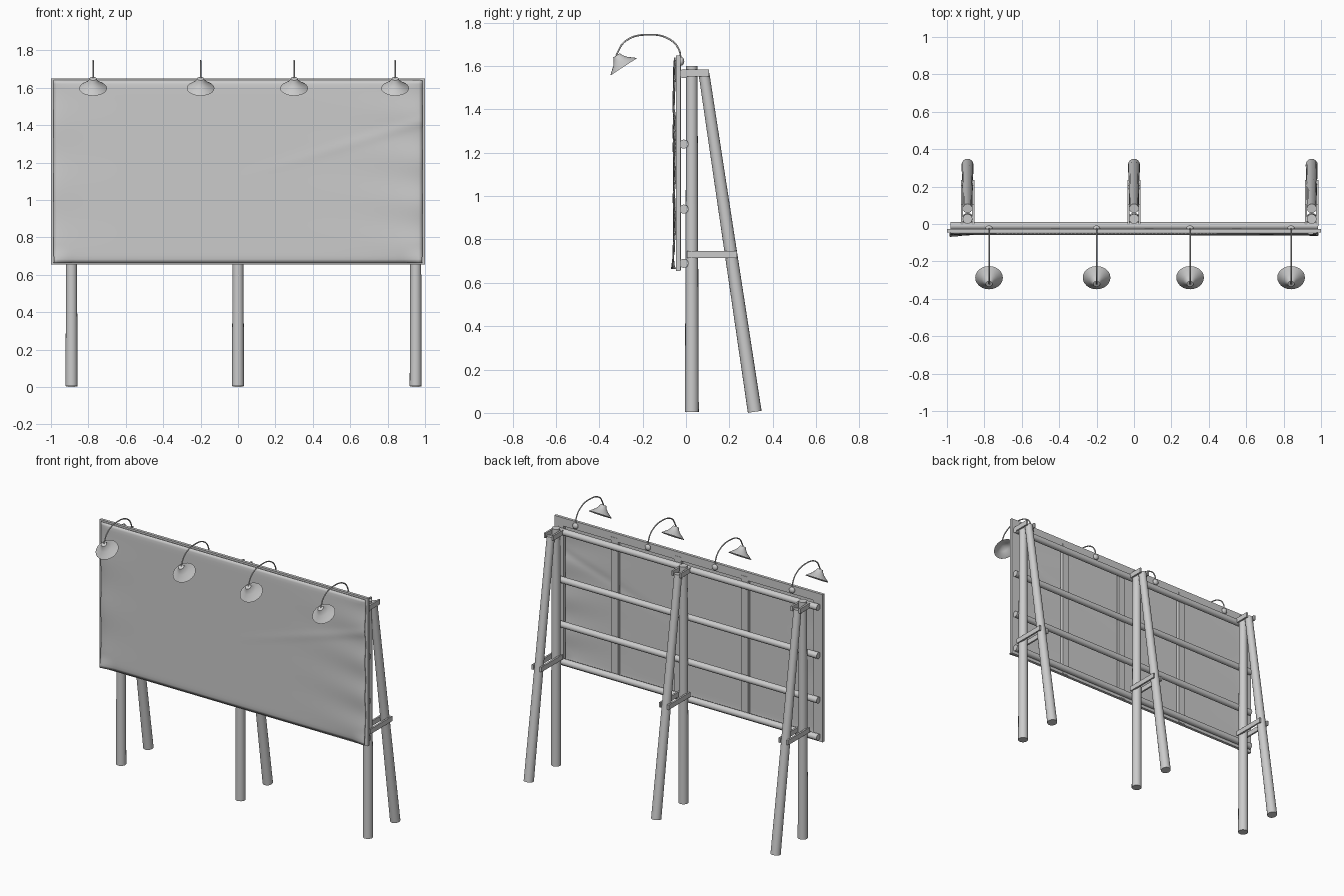
import bpy, bmesh, math
from mathutils import Vector

cube = bpy.data.objects.get("Cube")
if cube:
    bpy.data.objects.remove(cube)

grey = bpy.data.materials.new("plain grey")
grey.use_nodes = True
GREY = (0.6, 0.6, 0.6, 1)
grey.diffuse_color = GREY
grey.node_tree.nodes["Principled BSDF"].inputs["Base Color"].default_value = GREY


def finish(bm, name, smooth=True):
    mesh = bpy.data.meshes.new(name)
    bm.normal_update()
    bm.to_mesh(mesh)
    bm.free()
    ob = bpy.data.objects.new(name, mesh)
    bpy.context.collection.objects.link(ob)
    mesh.materials.append(grey)
    if smooth:
        bpy.ops.object.select_all(action='DESELECT')
        ob.select_set(True)
        bpy.context.view_layer.objects.active = ob
        bpy.ops.object.shade_smooth_by_angle(angle=math.radians(40))
    return ob


def pole(name, a, b, r1, r2=None, sides=16, squash=1.0):
    """Tapered pole from a to b; squash flattens it along its local x."""
    a, b = Vector(a), Vector(b)
    bm = bmesh.new()
    bmesh.ops.create_cone(bm, cap_ends=True, segments=sides, radius1=r1,
                          radius2=r2 or r1, depth=(b - a).length)
    bmesh.ops.scale(bm, vec=(squash, 1, 1), verts=bm.verts)
    ob = finish(bm, name)
    ob.location = (a + b) / 2
    ob.rotation_euler = (b - a).to_track_quat('Z', 'Y').to_euler()
    return ob


def box(name, x0, x1, y0, y1, z0, z1):
    bm = bmesh.new()
    bmesh.ops.create_cube(bm, size=1)
    bmesh.ops.scale(bm, vec=(x1 - x0, y1 - y0, z1 - z0), verts=bm.verts)
    bmesh.ops.translate(bm, vec=((x0 + x1) / 2, (y0 + y1) / 2, (z0 + z1) / 2),
                        verts=bm.verts)
    return finish(bm, name, False)


# Trestles: upright post, raking back leg and paired braces
for side, x in (("right", -0.89), ("middle", 0), ("left", 0.95)):
    pole(side + "_post", (x, 0.027, 0.005), (x, 0.027, 1.6), 0.032, 0.026)
    pole(side + "_back_leg", (x, 0.317, 0.005), (x, 0.083, 1.565), 0.032, 0.025)
    for s in (-1, 1):
        bx = x + s * 0.03
        box(side + "_top_clamp", bx - 0.006, bx + 0.006, -0.01, 0.105, 1.552, 1.585)
        box(side + "_brace", bx - 0.006, bx + 0.006, 0.005, 0.235, 0.715, 0.748)

# Horizontal rails
for z in (0.69, 0.94, 1.24, 1.565):
    rail = pole("rail", (-0.98, -0.01, z), (0.985, -0.01, z), 0.021)
    rail.scale = (1, 1, 1)

# Border frame and vertical battens
for s in (-1, 1):
    box("side_board", s * 0.965 - 0.035, s * 0.965 + 0.035, -0.045, -0.026, 0.655, 1.65)
box("top_board", -0.93, 0.93, -0.045, -0.026, 1.595, 1.65)
box("bottom_board", -0.93, 0.93, -0.045, -0.026, 0.655, 0.695)
for x in (-0.42, 0.08, 0.55):
    box("batten", x - 0.025, x + 0.025, -0.045, -0.024, 0.66, 1.62)

# Canvas sheet, pulled into soft folds towards its side edges
bm = bmesh.new()
bmesh.ops.create_grid(bm, x_segments=100, y_segments=50, size=1)
for v in bm.verts:
    u, w = v.co.x, v.co.y
    right = max(0, u) ** 4
    left = max(0, -u) ** 8
    fold = 0.004 * right * math.sin(13 * w + 3 * u)
    fold += 0.003 * left * math.sin(9 * w)
    crease = math.exp(-((w - 0.05 - 0.62 * (u - 0.2)) / 0.05) ** 2)
    fold -= 0.004 * crease * max(0, u)
    rim = max(abs(u), abs(w)) ** 40
    corner = max(0, abs(u) - 0.9) * max(0, -w - 0.85) * 1.0
    v.co = (u * 0.985, -0.057 + fold + 0.006 * rim - corner, 1.152 + w * 0.488)
sheet = finish(bm, "canvas_sheet")
solid = sheet.modifiers.new("thickness", 'SOLIDIFY')
solid.thickness = 0.004
solid.offset = 0


# Lamps: bell shade, curved arm and round foot
def shade(name, x):
    profile = [(0.0, 0.064), (0.018, 0.062), (0.024, 0.048), (0.038, 0.03),
               (0.06, 0.012), (0.074, 0.0), (0.068, 0.0), (0.035, 0.024), (0.0, 0.042)]
    bm = bmesh.new()
    pts = [bm.verts.new((r, 0, z)) for r, z in profile]
    edges = [bm.edges.new(p) for p in zip(pts, pts[1:])]
    bmesh.ops.spin(bm, geom=pts + edges, cent=(0, 0, 0), axis=(0, 0, 1),
                   angle=math.tau, steps=24)
    bmesh.ops.remove_doubles(bm, verts=bm.verts, dist=0.0005)
    bmesh.ops.recalc_face_normals(bm, faces=bm.faces)
    ob = finish(bm, name)
    ob.location = (x, -0.287, 1.597)
    ob.rotation_euler = (math.radians(33), 0, 0)


def arm(name, x):
    curve = bpy.data.curves.new(name, 'CURVE')
    curve.dimensions = '3D'
    curve.bevel_depth = 0.004
    curve.bevel_resolution = 2
    path = [(-0.025, 1.63), (-0.03, 1.67), (-0.07, 1.72), (-0.176, 1.745),
            (-0.28, 1.715), (-0.322, 1.652)]
    spline = curve.splines.new('BEZIER')
    spline.bezier_points.add(len(path) - 1)
    for p, (y, z) in zip(spline.bezier_points, path):
        p.co = (x, y, z)
        p.handle_left_type = p.handle_right_type = 'AUTO'
    curve.materials.append(grey)
    bpy.context.collection.objects.link(bpy.data.objects.new(name, curve))


for x in (-0.775, -0.2, 0.3, 0.84):
    shade("lamp_shade", x)
    arm("lamp_arm", x)
    bm = bmesh.new()
    bmesh.ops.create_uvsphere(bm, u_segments=16, v_segments=8, radius=0.02)
    foot = finish(bm, "lamp_foot")
    foot.location = (x, -0.022, 1.622)
    foot.scale = (1, 0.7, 1)
